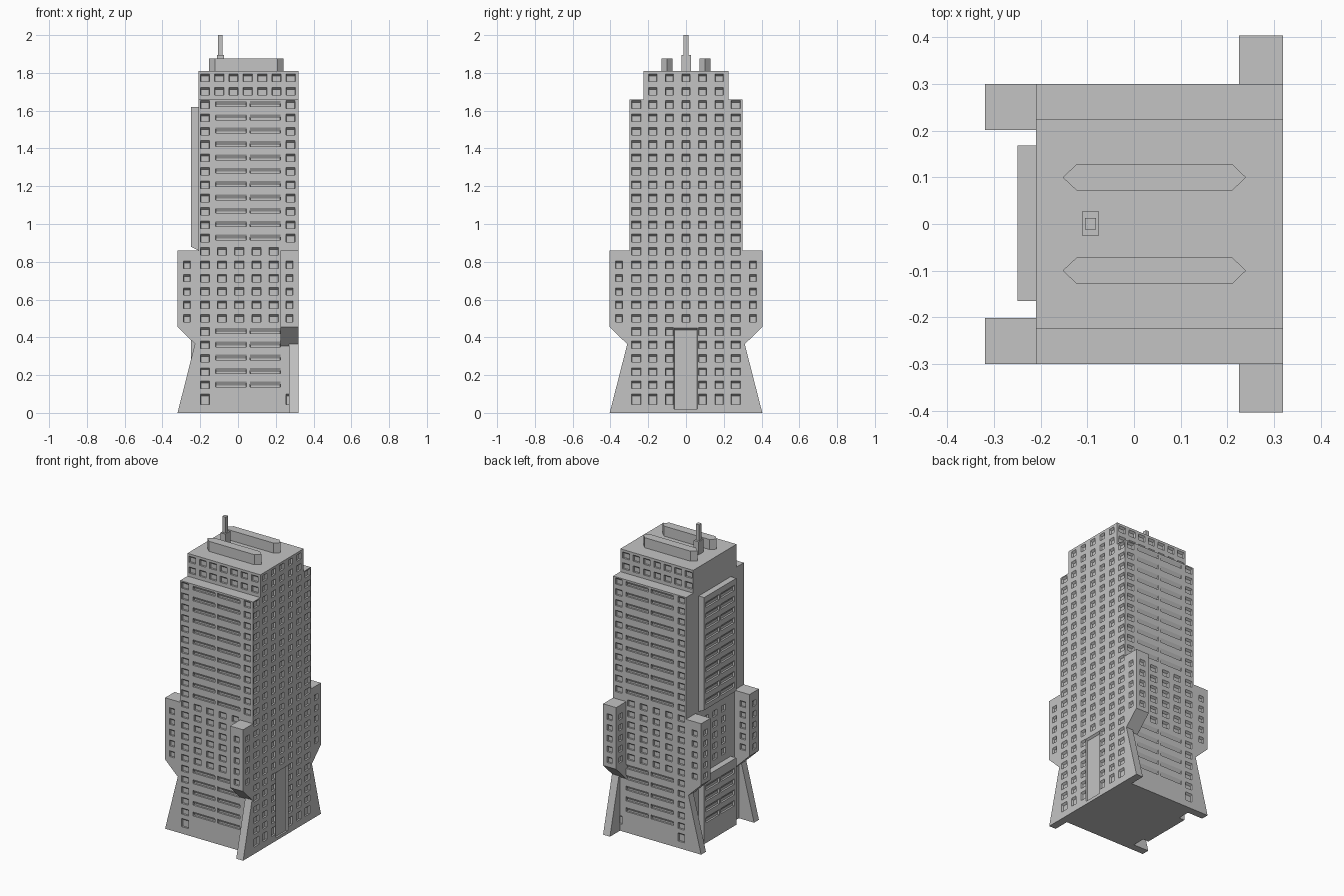
import bpy, bmesh

if "Cube" in bpy.data.objects:
    bpy.data.objects.remove(bpy.data.objects["Cube"])

stone = bpy.data.materials.new("grey_concrete")
stone.diffuse_color = (0.55, 0.55, 0.55, 1)
stone.use_nodes = True
stone.node_tree.nodes["Principled BSDF"].inputs["Base Color"].default_value = stone.diffuse_color


def finish(bm, name):
    bmesh.ops.recalc_face_normals(bm, faces=bm.faces[:])
    me = bpy.data.meshes.new(name)
    bm.to_mesh(me)
    bm.free()
    me.materials.append(stone)
    ob = bpy.data.objects.new(name, me)
    bpy.context.collection.objects.link(ob)
    return ob


def add_prism(bm, pts, place, a, b):
    """Extrude a 2D profile from a to b; place maps (p, q, t) to xyz."""
    lo = [bm.verts.new(place(p, q, a)) for p, q in pts]
    hi = [bm.verts.new(place(p, q, b)) for p, q in pts]
    bm.faces.new(lo)
    bm.faces.new(hi)
    n = len(pts)
    for i in range(n):
        j = (i + 1) % n
        bm.faces.new((lo[i], lo[j], hi[j], hi[i]))


def prism(name, pts, place, a, b):
    bm = bmesh.new()
    add_prism(bm, pts, place, a, b)
    return finish(bm, name)


def box(name, x0, x1, y0, y1, z0, z1):
    return prism(name, [(x0, y0), (x1, y0), (x1, y1), (x0, y1)],
                 lambda p, q, t: (p, q, t), z0, z1)


def add_recess(bm, axis, s, pos, u, z, w, h, drop=0.012, depth=0.012):
    """Window cutter with a sloping head, on the wall facing s * axis."""
    rings = []
    for d, side, top in ((0.002, 0, 0), (-depth, 0.003, drop)):
        ring = []
        for du, dz in ((-w/2 + side, -h/2), (w/2 - side, -h/2),
                       (w/2 - side, h/2 - top), (-w/2 + side, h/2 - top)):
            o = s * (pos + d)
            ring.append(bm.verts.new((o, u + du, z + dz) if axis == 'x'
                                     else (u + du, o, z + dz)))
        rings.append(ring)
    a, b = rings
    bm.faces.new(a)
    bm.faces.new(b)
    for i in range(4):
        j = (i + 1) % 4
        bm.faces.new((a[i], a[j], b[j], b[i]))


def carve(ob, bm):
    cutter = finish(bm, "window_cutter")
    cutter.hide_render = True
    mod = ob.modifiers.new("windows", 'BOOLEAN')
    mod.operation = 'DIFFERENCE'
    mod.solver = 'EXACT'
    mod.object = cutter
    bpy.context.view_layer.objects.active = ob
    bpy.ops.object.modifier_apply(modifier=mod.name)
    bpy.data.objects.remove(cutter)


ROW = [1.775 - 0.0707 * i for i in range(24)] + [0.073]
W, H = 0.05, 0.042

# tower with stepped top
half = [(0.30, 0), (0.30, 1.66), (0.225, 1.66), (0.225, 1.81)]
tower = prism("tower", half + [(-y, z) for y, z in reversed(half)],
              lambda p, q, t: (t, p, q), -0.21, 0.32)

cuts = bmesh.new()
# front and back walls
for s in (-1, 1):
    for i, z in enumerate(ROW):
        if i < 2:
            for k in range(7):
                add_recess(cuts, 'y', s, 0.225, -0.175 + 0.0757 * k, z, W, H)
            continue
        hh = 0.056 if i == 24 else H
        cols = [-0.175]
        if i < 13 or i == 24:
            cols.append(0.278)
        if 13 <= i <= 18:
            cols += [-0.085, 0.006, 0.098, 0.19]
        for x in cols:
            add_recess(cuts, 'y', s, 0.30, x, z, W, hh)
        if 2 <= i < 13 or 19 <= i < 24:
            for x in (-0.037, 0.144):
                add_recess(cuts, 'y', s, 0.30, x, z + 0.005, 0.164, 0.032, 0.024)
# right wall
for i, z in enumerate(ROW):
    for k in range(-3, 4):
        if (abs(k) == 3 and i < 2) or (k == 0 and i > 18):
            continue
        add_recess(cuts, 'x', 1, 0.32, 0.088 * k, z, 0.05 if abs(k) == 3 else 0.044,
                   0.056 if i == 24 else H)
# tall entrance niche
add_recess(cuts, 'x', 1, 0.32, -0.002, 0.235, 0.125, 0.43)
# left wall between the buttresses
for z in ROW[14:19]:
    for k in (-1, 0, 1):
        add_recess(cuts, 'x', -1, 0.21, 0.088 * k, z, 0.044, H)
carve(tower, cuts)

# left bay panels with window strips
for name, pts, rows in (
        ("upper_bay", [(-0.20, 0.86), (-0.21, 0.86), (-0.25, 0.88), (-0.25, 1.62), (-0.20, 1.62)], ROW[3:13]),
        ("lower_bay", [(-0.20, 0), (-0.25, 0), (-0.25, 0.44), (-0.20, 0.44)], ROW[20:24])):
    bay = prism(name, pts, lambda p, q, t: (p, t, q), -0.165, 0.168)
    cuts = bmesh.new()
    for z in rows:
        for y in (-0.076, 0.079):
            add_recess(cuts, 'x', -1, 0.25, y, z + 0.003, 0.138, 0.038, 0.02)
    carve(bay, cuts)

# corner buttresses: windowed block on a thin splayed leg
for s in (-1, 1):
    tag = "front" if s < 0 else "back"
    # right corners, standing out along y
    place = lambda p, q, t: (t, s * p, q)
    block = prism("right_buttress_" + tag,
                  [(0.30, 0.86), (0.404, 0.86), (0.404, 0.455), (0.30, 0.353)],
                  place, 0.225, 0.32)
    prism("right_leg_" + tag, [(0.30, 0), (0.404, 0), (0.311, 0.364), (0.30, 0.364)],
          place, 0.27, 0.32)
    cuts = bmesh.new()
    for z in ROW[14:19]:
        add_recess(cuts, 'y', s, 0.404, 0.272, z, 0.038, 0.04)
        add_recess(cuts, 'x', 1, 0.32, s * 0.354, z, 0.038, 0.04)
        add_recess(cuts, 'x', -1, -0.225, s * 0.354, z, 0.038, 0.04)
    carve(block, cuts)
    # left corners, standing out along -x
    place = lambda p, q, t: (-p, s * t, q)
    block = prism("left_buttress_" + tag,
                  [(0.21, 0.86), (0.32, 0.86), (0.32, 0.455), (0.21, 0.348)],
                  place, 0.202, 0.30)
    prism("left_leg_" + tag, [(0.21, 0), (0.32, 0), (0.228, 0.365), (0.21, 0.365)],
          place, 0.25, 0.30)
    cuts = bmesh.new()
    for z in ROW[14:19]:
        add_recess(cuts, 'x', -1, 0.32, s * 0.251, z, 0.038, 0.04)
        add_recess(cuts, 'y', s, 0.30, -0.271, z, 0.038, 0.04)
        add_recess(cuts, 'y', -s, -0.202, -0.271, z, 0.038, 0.04)
    carve(block, cuts)
    # roof bar with pointed ends
    y = s * 0.10
    prism("roof_bar_" + tag,
          [(-0.153, y), (-0.122, y + 0.029), (0.21, y + 0.029),
           (0.24, y), (0.21, y - 0.029), (-0.122, y - 0.029)],
          lambda p, q, t: (p, q, t), 1.81, 1.876)

# roof mast
box("mast_base", -0.111, -0.075, -0.025, 0.027, 1.81, 1.895)
box("mast", -0.105, -0.081, -0.012, 0.013, 1.895, 2.0)
